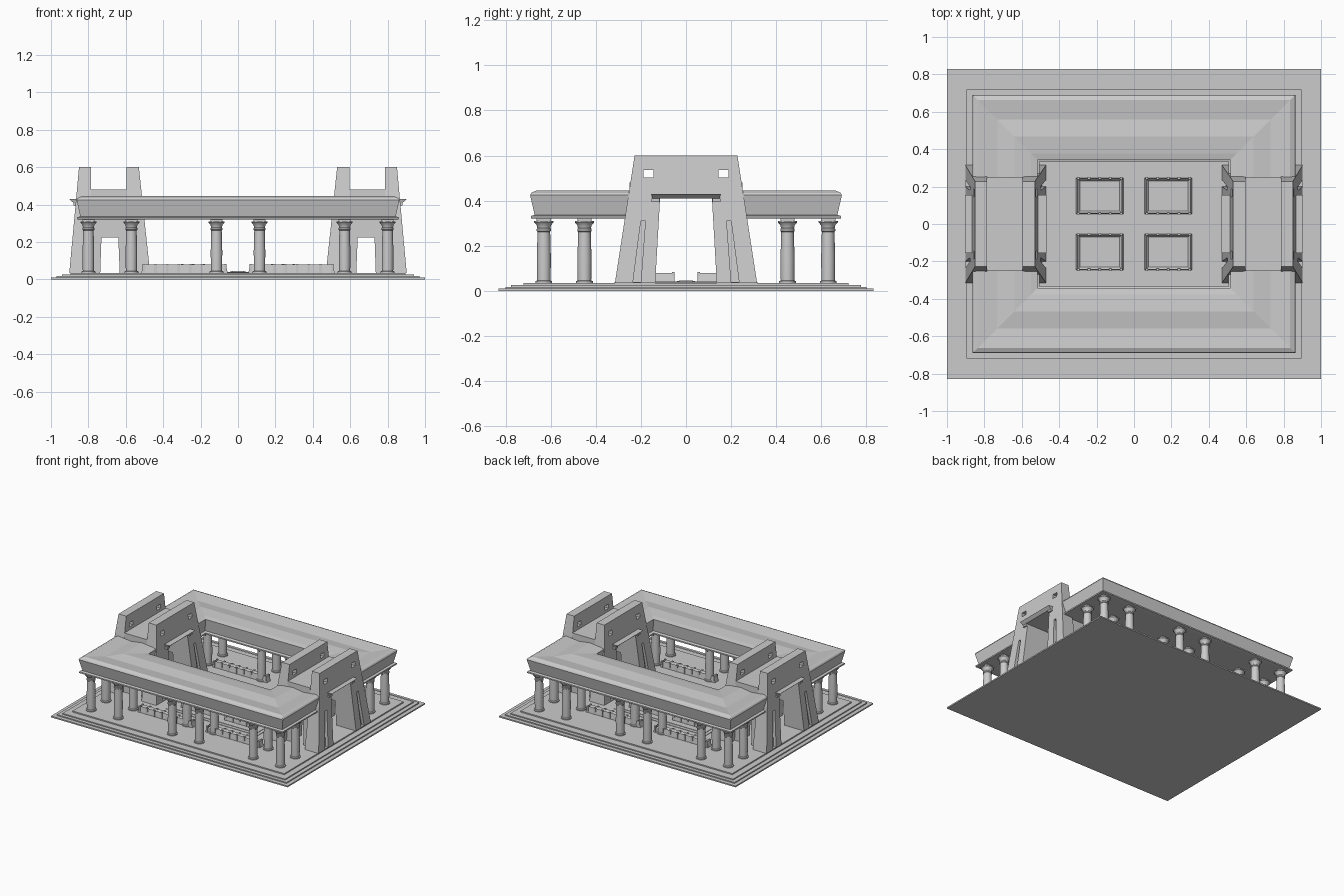
import bpy, bmesh, math
from mathutils import Vector

cube = bpy.data.objects.get("Cube")
if cube:
    bpy.data.objects.remove(cube, do_unlink=True)

stone = bpy.data.materials.new("grey stone")
stone.use_nodes = True
GREY = (0.6, 0.6, 0.6, 1)
stone.diffuse_color = GREY
stone.node_tree.nodes["Principled BSDF"].inputs["Base Color"].default_value = GREY


def finish(name, bm):
    bmesh.ops.recalc_face_normals(bm, faces=bm.faces[:])
    me = bpy.data.meshes.new(name)
    bm.to_mesh(me)
    bm.free()
    me.materials.append(stone)
    ob = bpy.data.objects.new(name, me)
    bpy.context.collection.objects.link(ob)
    return ob


def add_loft(bm, rings, closed=False):
    """Skin a list of equal point rings; cap the ends unless closed."""
    loops = [[bm.verts.new(p) for p in r] for r in rings]
    n = len(loops[0])
    pairs = list(zip(loops, loops[1:]))
    if closed:
        pairs.append((loops[-1], loops[0]))
    for a, b in pairs:
        for i in range(n):
            j = (i + 1) % n
            bm.faces.new((a[i], a[j], b[j], b[i]))
    if not closed:
        bm.faces.new(loops[0])
        return bm.faces.new(loops[-1])


def rect(x0, x1, y0, y1, z):
    return [(x0, y0, z), (x1, y0, z), (x1, y1, z), (x0, y1, z)]


def block(name, bottom, z0, z1, top=None):
    bm = bmesh.new()
    add_loft(bm, [rect(*bottom, z0), rect(*(top or bottom), z1)])
    return finish(name, bm)


def slab(name, hx, hy, z0, z1):
    return block(name, (-hx, hx, -hy, hy), z0, z1)


def cut(target, cutters):
    for c in cutters:
        mod = target.modifiers.new("cut", 'BOOLEAN')
        mod.operation = 'DIFFERENCE'
        mod.solver = 'EXACT'
        mod.object = c
        bpy.context.view_layer.objects.active = target
        bpy.ops.object.modifier_apply(modifier=mod.name)
    for c in cutters:
        bpy.data.objects.remove(c, do_unlink=True)


def mirror_x(box, s):
    a, b = sorted((box[0] * s, box[1] * s))
    return (a, b, box[2], box[3])


FLOOR = 0.035

# Stepped platform and sunken court paving
for i, (hx, hy, z0, z1) in enumerate([(1, .83, 0, .01), (.97, .8, .01, .018),
                                      (.94, .775, .018, .026), (.895, .72, .026, FLOOR)]):
    slab(f"platform_step_{i + 1}", hx, hy, z0, z1)
slab("court_border", .39, .32, FLOOR, .038)
slab("court_paving", .365, .295, .038, .041)
slab("centre_stone", .04, .04, .041, .044)
for s in (-1, 1):
    for d in (.105, .185, .25):
        block("path_strip", (s * d - .004, s * d + .004, -.03, .03), .041, .045)
    for d in (.1, .18):
        block("path_strip", (-.03, .03, s * d - .004, s * d + .004), .041, .045)

# Roof ring: one section swept round the rectangle
section = [(.835, .32), (.86, .322), (.86, .332), (.843, .337), (.863, .425),
           (.857, .435), (.835, .445), (.73, .432), (.64, .445), (.55, .437),
           (.515, .43), (.525, .337), (.505, .332), (.505, .322), (.53, .32)]
bm = bmesh.new()
add_loft(bm, [rect(-d, d, .172 - d, d - .172, z) for d, z in section], closed=True)
roof = finish("roof_ring", bm)


def passage():
    return block("passage_cutter", (-1.2, 1.2, -.137, .137), FLOOR - .01, .41,
                 (-1.2, 1.2, -.115, .115))


cut(roof, [passage()])


def niche(x0, x1, s, inner):
    """Slanted flagpole groove in a sloping pylon face."""
    shift = .025 if inner else -.025
    ys, yt = sorted((s * .2, s * .235)), sorted((s * .18, s * .2))
    return block("niche_cutter", (x0, x1, *ys), FLOOR + .005, .31,
                 (x0 + shift, x1 + shift, *yt))


# Two gateways, each an outer and inner pylon joined by a hall
for side, s in (("left", 1), ("right", -1)):
    for part, low, high in (("outer", (.785, .902), (.785, .85)),
                            ("inner", (.47, .595), (.53, .595))):
        pylon = block(f"{side}_{part}_pylon", mirror_x((*low, -.315, .315), s), FLOOR, .6,
                      mirror_x((*high, -.228, .228), s))
        cutters = [passage()]
        for t in (-1, 1):
            y0, y1 = sorted((t * .145, t * .188))
            cutters.append(block("window_cutter", (-1.2, 1.2, y0, y1), .502, .535))
            x0, x1 = (.88, 1) if part == "outer" else (.38, .492)
            c = niche(x0, x1, t, part == "inner")
            if s < 0:
                for v in c.data.vertices:
                    v.co.x = -v.co.x
                c.data.flip_normals()
            cutters.append(c)
        cut(pylon, cutters)

        # Flared cornice above the doorway
        lo, hi = ((.85, .88), (.85, .903)) if part == "outer" else ((.49, .52), (.468, .52))
        block(f"{side}_{part}_door_cornice", mirror_x((*lo, -.148, .148), s), .41, .43,
              mirror_x((*hi, -.155, .155), s))
        for t in (-1, 1):
            y0, y1 = sorted((t * .118, t * .152))
            block(f"{side}_{part}_cornice_end", mirror_x((*lo, y0, y1), s), .395, .41)

    hall = block(f"{side}_gate_hall", mirror_x((.595, .785, -.262, .262), s), FLOOR, .48,
                 mirror_x((.595, .785, -.25, .25), s))
    door = block("side_door_cutter", mirror_x((.632, .737, -.5, .5), s), FLOOR - .01, .225,
                 mirror_x((.64, .73, -.5, .5), s))
    cut(hall, [passage(), door])

# Columns: turned shaft with flared capital and square top block
turning = [(.037, FLOOR), (.037, .043), (.03, .046), (.031, .15), (.028, .262),
           (.032, .266), (.032, .274), (.029, .278), (.032, .292), (.043, .304), (.043, .309)]
SIDES = 20
ring = [(math.cos(2 * math.pi * i / SIDES), math.sin(2 * math.pi * i / SIDES))
        for i in range(SIDES)]
bm = bmesh.new()
add_loft(bm, [[(r * c, r * q, z) for c, q in ring] for r, z in turning])
add_loft(bm, [rect(-.032, .032, -.032, .032, z) for z in (.309, .322)])
column = finish("column", bm)
bpy.ops.object.select_all(action='DESELECT')
column.select_set(True)
bpy.context.view_layer.objects.active = column
bpy.ops.object.shade_smooth_by_angle(angle=math.radians(35))
spots = [(x, y) for x in (-.8, -.57, -.115, .115, .57, .8) for y in (-.63, -.45, .45, .63)]
column.location = (*spots[0], 0)
for x, y in spots[1:]:
    twin = column.copy()
    twin.location = (x, y, 0)
    bpy.context.collection.objects.link(twin)


def planter(name, x0, x1, y0, y1, rim, top=.08):
    """Battered stone trough with small posts along its long sides."""
    bm = bmesh.new()
    cap = add_loft(bm, [rect(x0, x1, y0, y1, FLOOR),
                        rect(x0 + .01, x1 - .01, y0 + .006, y1 - .006, top)])
    bm.normal_update()
    bmesh.ops.inset_region(bm, faces=[cap], thickness=rim)
    bmesh.ops.translate(bm, verts=cap.verts[:], vec=Vector((0, 0, -.015)))
    n = round((x1 - x0) / .064)
    for i in range(n + 1):
        x = x0 + .014 + (x1 - x0 - .028) * i / n
        for y in (y0 + .004, y1 - .004):
            add_loft(bm, [rect(x - .007, x + .007, y - .006, y + .006, z)
                          for z in (FLOOR, top + .003)])
    return finish(name, bm)


# Four court beds and four low parapets between the inner columns
for sx in (-1, 1):
    for sy in (-1, 1):
        xs = sorted((sx * .055, sx * .312))
        planter("court_bed", *xs, *sorted((sy * .052, sy * .248)), .018)
        xs = sorted((sx * .055, sx * .517))
        planter("colonnade_parapet", *xs, *sorted((sy * .428, sy * .472)), .01)
